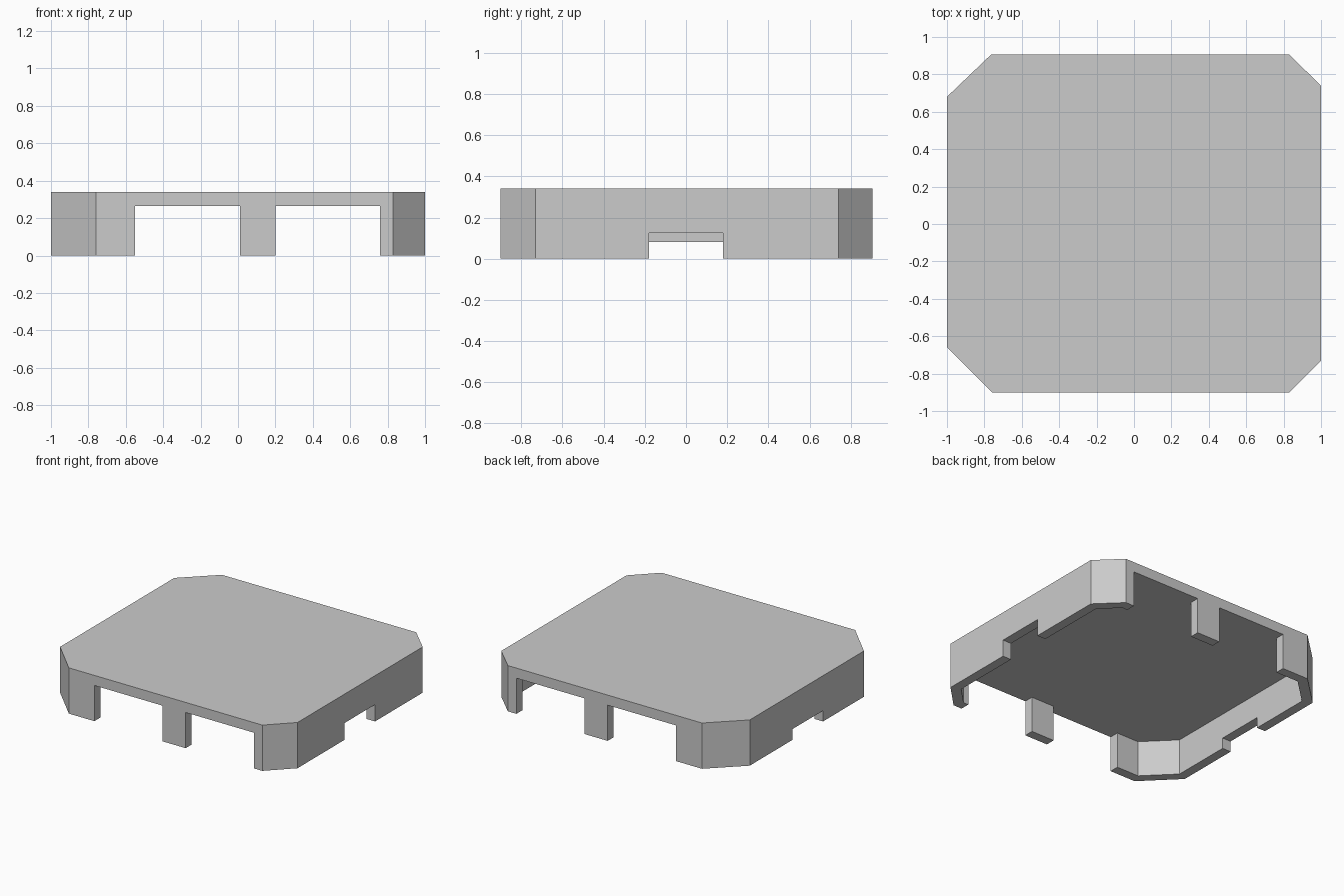
import bpy
import bmesh
from mathutils import Vector

if "Cube" in bpy.data.objects:
    bpy.data.objects.remove(bpy.data.objects["Cube"], do_unlink=True)

HEIGHT = 0.34
CEILING = 0.265
WALL = 0.07

# Counter-clockwise outline with unequal clipped corners
OUTLINE = [(-1, -0.66), (-0.76, -0.9), (0.83, -0.9), (1, -0.73),
           (1, 0.74), (0.83, 0.905), (-0.765, 0.905), (-1, 0.68)]

grey = bpy.data.materials.new("light_grey")
grey.use_nodes = True
colour = (0.6, 0.6, 0.6, 1)
grey.diffuse_color = colour
grey.node_tree.nodes["Principled BSDF"].inputs["Base Color"].default_value = colour


def prism(name, points, bottom, top):
    """Extrude a flat outline upwards into a solid."""
    bm = bmesh.new()
    base = bm.faces.new([bm.verts.new((x, y, bottom)) for x, y in points])
    side = bmesh.ops.extrude_face_region(bm, geom=[base])["geom"]
    verts = [v for v in side if isinstance(v, bmesh.types.BMVert)]
    bmesh.ops.translate(bm, verts=verts, vec=(0, 0, top - bottom))
    bmesh.ops.recalc_face_normals(bm, faces=bm.faces)
    mesh = bpy.data.meshes.new(name)
    bm.to_mesh(mesh)
    bm.free()
    mesh.materials.append(grey)
    obj = bpy.data.objects.new(name, mesh)
    bpy.context.collection.objects.link(obj)
    return obj


def inset(points, amount):
    """Move every edge of the outline inwards by the same amount."""
    result = []
    pts = [Vector(p) for p in points]
    for i, p in enumerate(pts):
        a = (p - pts[i - 1]).normalized()
        b = (pts(i) if callable(pts) else pts[(i + 1) % len(pts)] - p).normalized()
        na, nb = Vector((-a.y, a.x)), Vector((-b.y, b.x))
        q = p + (na + nb) * amount / (1 + na.dot(nb))
        result.append((q.x, q.y))
    return result


def cut(target, name, points, top):
    """Remove a prism from the underside of the target."""
    cutter = prism(name, points, -0.1, top)
    cutter.hide_render = True
    mod = target.modifiers.new(name, "BOOLEAN")
    mod.operation = "DIFFERENCE"
    mod.solver = "EXACT"
    mod.object = cutter
    bpy.context.view_layer.objects.active = target
    bpy.ops.object.modifier_apply(modifier=name)
    bpy.data.objects.remove(cutter, do_unlink=True)


def rect(x0, x1, y0, y1):
    return [(x0, y0), (x1, y0), (x1, y1), (x0, y1)]


# Hollow cover
cover = prism("cover", OUTLINE, 0, HEIGHT)
cut(cover, "cavity", inset(OUTLINE, WALL), CEILING)

# Two wide openings through the front and back walls
for x0, x1 in ((-0.55, 0.01), (0.2, 0.76)):
    cut(cover, "opening", rect(x0, x1, -1.1, 1.1), CEILING)

# Shallow notches, deeper on the left wall
cut(cover, "left_notch", rect(0.7, 1.1, -0.18, 0.18), 0.125)
cut(cover, "right_notch", rect(-1.1, -0.7, -0.18, 0.18), 0.08)
